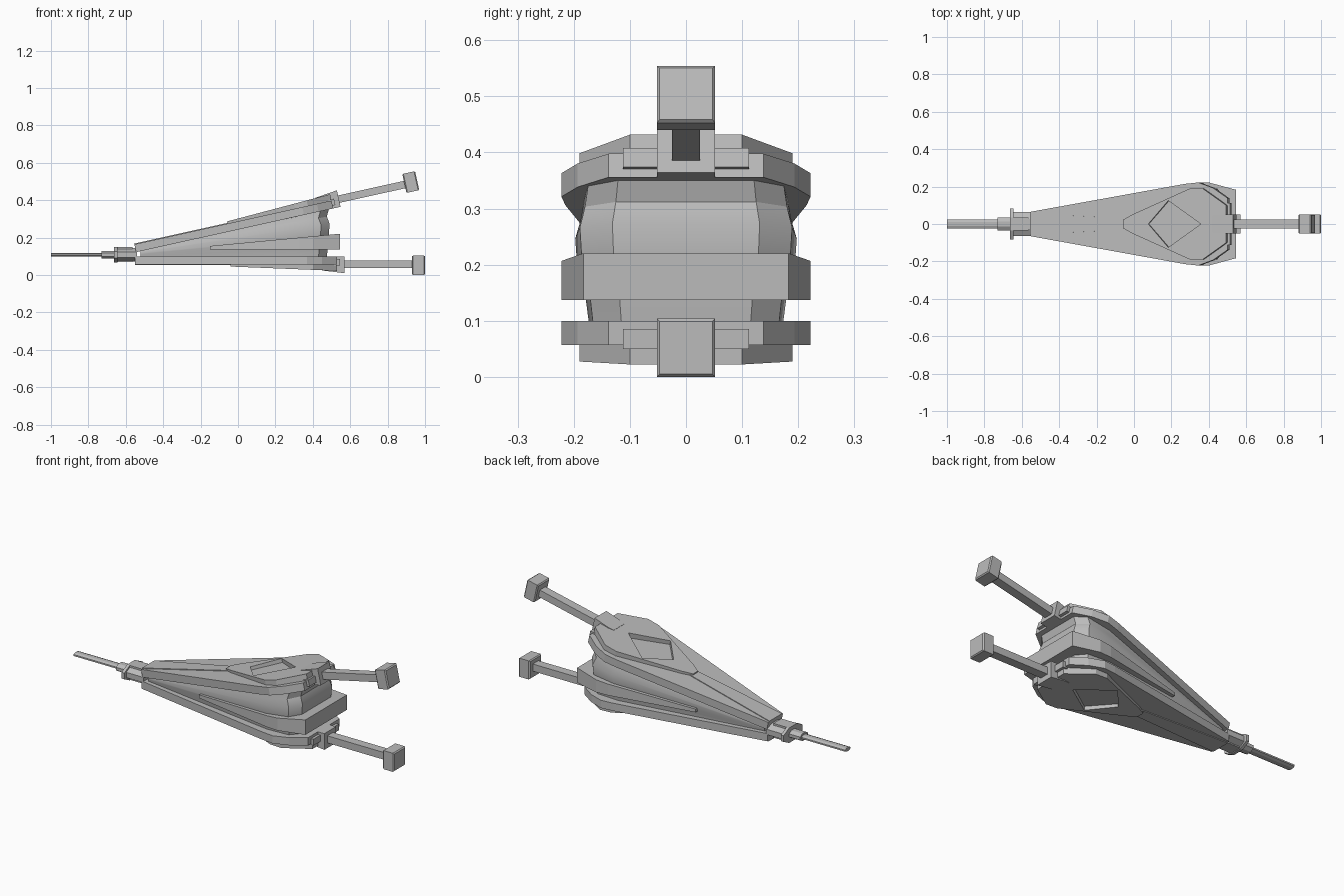
import bpy, bmesh, math
from mathutils import Matrix, Vector

if "Cube" in bpy.data.objects:
    bpy.data.objects.remove(bpy.data.objects["Cube"])

grey = bpy.data.materials.new("plain_grey")
grey.use_nodes = True
COLOUR = (0.5, 0.5, 0.5, 1)
grey.diffuse_color = COLOUR
grey.node_tree.nodes["Principled BSDF"].inputs["Base Color"].default_value = COLOUR


def finish(name, bm, matrix=Matrix()):
    bmesh.ops.transform(bm, matrix=matrix, verts=bm.verts)
    bmesh.ops.recalc_face_normals(bm, faces=bm.faces)
    mesh = bpy.data.meshes.new(name)
    bm.to_mesh(mesh)
    bm.free()
    mesh.materials.append(grey)
    ob = bpy.data.objects.new(name, mesh)
    bpy.context.collection.objects.link(ob)
    return ob


def mirrored(half):
    """Close a half outline (y > 0) into a full symmetric loop."""
    return half + [(x, -y) for x, y in reversed(half) if y > 0]


def loft(name, loops, matrix=Matrix()):
    """Join equal-length loops of points and cap both ends."""
    bm = bmesh.new()
    rings = [[bm.verts.new(p) for p in loop] for loop in loops]
    n = len(rings[0])
    for a, b in zip(rings, rings[1:]):
        for i in range(n):
            j = (i + 1) % n
            bm.faces.new((a[i], a[j], b[j], b[i]))
    bm.faces.new(rings[0])
    bm.faces.new(rings[-1])
    return finish(name, bm, matrix)


def slab(name, half, low, high, matrix=Matrix()):
    """Slab over a plan outline; low and high give z from x."""
    plan = mirrored(half)
    return loft(name, [[(x, y, f(x)) for x, y in plan] for f in (low, high)], matrix)


def pierced_slab(name, half, hole, low, high, matrix):
    """Slab with a hole through it."""
    bm = bmesh.new()
    edges = []
    for plan in (mirrored(half), mirrored(hole)):
        vs = [bm.verts.new((x, y, 0)) for x, y in plan]
        edges += [bm.edges.new((v, vs[i - 1])) for i, v in enumerate(vs)]
    bmesh.ops.triangle_fill(bm, edges=edges, use_beauty=True)
    base = list(bm.verts)
    new = bmesh.ops.extrude_face_region(bm, geom=bm.faces[:], use_keep_orig=True)["geom"]
    for v in base:
        v.co.z = low(v.co.x)
    for v in new:
        if isinstance(v, bmesh.types.BMVert):
            v.co.z = high(v.co.x)
    return finish(name, bm, matrix)


def box(name, x, y, z, matrix=Matrix()):
    """Box from x range, half width y and z range."""
    return slab(name, [(x[0], y), (x[1], y)], lambda _: z[0], lambda _: z[1], matrix)


def octagon_tube(name, x0, x1, ry, rz, z):
    ring = [(math.cos(a), math.sin(a)) for a in
            [math.radians(22.5 + 45 * i) for i in range(8)]]
    k = math.cos(math.radians(22.5))
    loft(name, [[(x, c * ry / k, z + s * rz / k) for c, s in ring] for x in (x0, x1)])


# Boards with raised panels and handles, in hinge space (u along, w outward)
BOARD = [(0, .065), (.85, .215), (.92, .222), (1.0, .193), (1.08, .138)]
PANEL = [(.51, .022), (.56, .05), (.88, .19), (.95, .19), (1.08, .1)]
DIAMOND = [(.65, 0), (.76, .125), (.94, 0)]


def panel_top(u):
    return .055 + .04 * (u - .51)


def board_half(side, m):
    board_top = lambda u: .043
    slab(side + "_board", BOARD, lambda u: 0, board_top, m)
    pierced_slab(side + "_raised_panel", PANEL, DIAMOND, board_top, panel_top, m)
    # Tapered rib running from the nozzle to the panel
    slab(side + "_rib", [(0, .055), (.54, .03)], board_top, lambda u: .047, m)
    # Handle mount
    box(side + "_mount_plate", (1.06, 1.095), .112, (.015, .05), m)
    slab(side + "_mount_block", [(1.0, .045), (1.03, .052), (1.12, .052)],
         lambda u: .0, lambda u: .076 + .12 * (u - 1.0), m)
    # Handle bar and square knob with chamfered ends
    box(side + "_handle_bar", (1.05, 1.5), .025, (.022, .062), m)
    knob = []
    for u, r in ((1.48, .047), (1.486, .052), (1.544, .052), (1.55, .047)):
        knob.append([(u, a * r, .048 + b * r) for a, b in
                     ((-1, -1), (1, -1), (1, 1), (-1, 1))])
    loft(side + "_handle_knob", knob, m)


TILT = math.radians(12.5)
board_half("lower", Matrix.Translation((-.55, 0, .1)) @ Matrix.Diagonal((1, 1, -1, 1)))
board_half("upper", Matrix.Translation((-.545, 0, .122)) @ Matrix.Rotation(-TILT, 4, 'Y'))

# Soft bag, pinched between its folds
BAG = mirrored([(-.52, .05), (.3, .188), (.43, .18), (.475, .125)])
levels = []
for t, wide, pull in ((0, .92, 0), (.2, .95, .005), (.45, 1.03, .01),
                      (.7, 1.05, .015), (.85, 1.0, 0), (1, .97, .01)):
    ring = []
    for x, y in BAG:
        top = .124 + math.tan(TILT) * (x + .545)
        ring.append((x + (pull if x > 0 else 0), y * wide, .095 + t * (top - .095)))
    levels.append(ring)
bag = loft("bag", levels)
bpy.ops.object.select_all(action='DESELECT')
bag.select_set(True)
bpy.context.view_layer.objects.active = bag
bpy.ops.object.shade_smooth_by_angle(angle=math.radians(30))

# Stiff middle fold
slab("middle_fold", [(-.15, .13), (.33, .218), (.4, .222), (.545, .183)],
     lambda x: .137, lambda x: .155 + .094 * (x + .15))

# Nozzle, stepped down to a thin spout
octagon_tube("nozzle_block", -.66, -.54, .065, .036, .108)
octagon_tube("nozzle_flange", -.662, -.645, .083, .042, .108)
box("nozzle_cap", (-.65, -.565), .035, (.07, .15))
octagon_tube("nozzle_neck", -.73, -.65, .034, .021, .108)
octagon_tube("spout", -1, -.72, .024, .01, .108)
